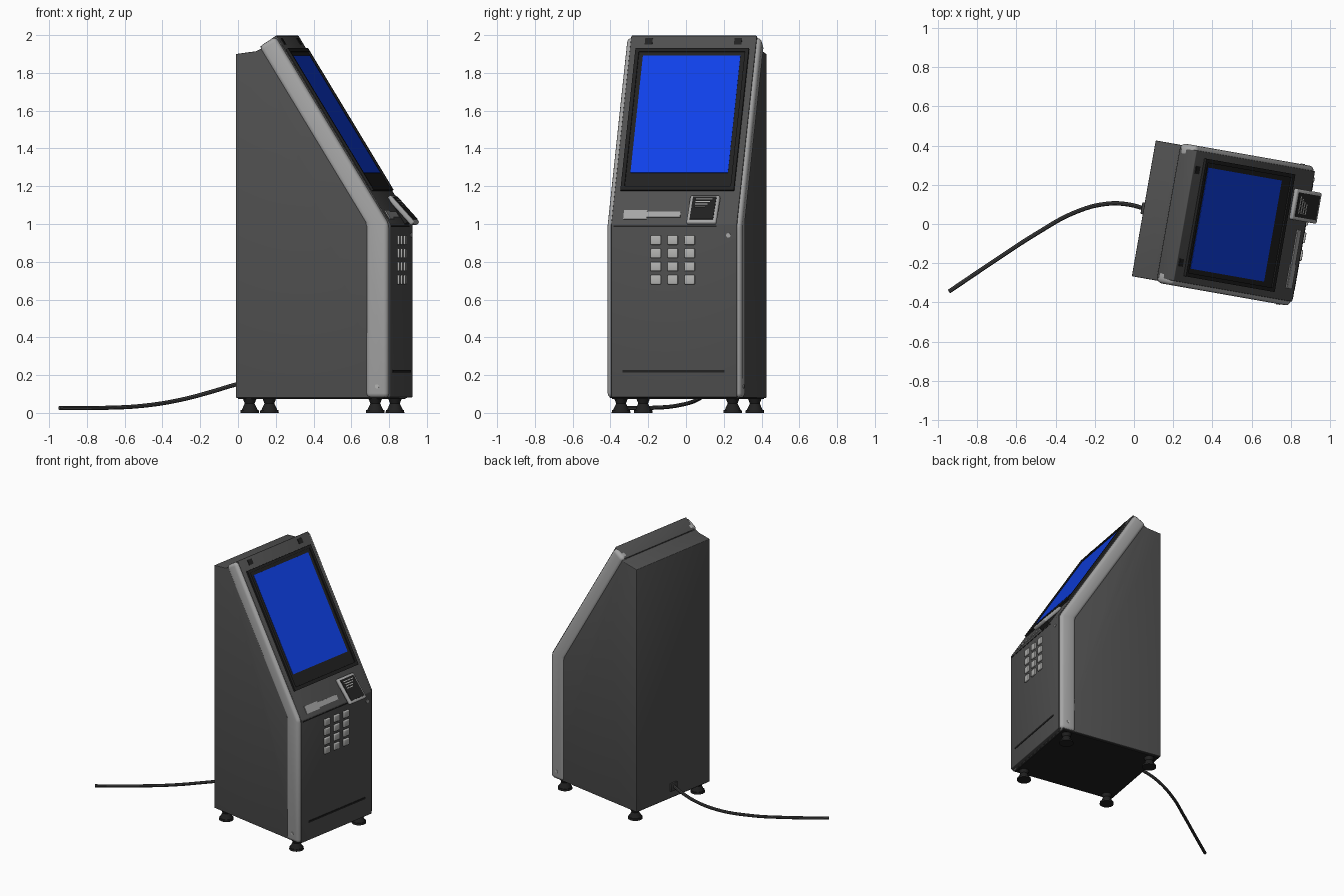
import bpy, bmesh, math
from mathutils import Matrix

cube = bpy.data.objects.get("Cube")
if cube:
    bpy.data.objects.remove(cube, do_unlink=True)

# The cabinet is built facing +x with its back at the origin, then turned
ROOT = Matrix.Translation((0.05, 0.08, 0)) @ Matrix.Rotation(math.radians(-10), 4, "Z")


def material(name, r, g, b):
    m = bpy.data.materials.new(name)
    m.use_nodes = True
    m.diffuse_color = (r, g, b, 1)
    node = next(n for n in m.node_tree.nodes if n.type == "BSDF_PRINCIPLED")
    node.inputs["Base Color"].default_value = (r, g, b, 1)
    node.inputs["Roughness"].default_value = 0.6
    return m


BODY = material("dark grey metal", 0.08, 0.08, 0.08)
TRIM = material("light grey trim", 0.38, 0.38, 0.38)
BLACK = material("black plastic", 0.015, 0.015, 0.015)
BLUE = material("screen blue", 0.005, 0.055, 0.85)
KEY = material("pale grey keys", 0.45, 0.45, 0.44)
CORD = material("cord grey", 0.05, 0.05, 0.05)


def finish(bm, name, mat):
    mesh = bpy.data.meshes.new(name)
    bmesh.ops.recalc_face_normals(bm, faces=bm.faces)
    bm.to_mesh(mesh)
    bm.free()
    mesh.materials.append(mat)
    obj = bpy.data.objects.new(name, mesh)
    bpy.context.collection.objects.link(obj)
    obj.matrix_world = ROOT
    return obj


def prism(name, profile, y0, y1, mat, bevel=0):
    """Side profile of (x, z) points, extruded across y."""
    bm = bmesh.new()
    face = bm.faces.new([bm.verts.new((x, y0, z)) for x, z in profile])
    new = bmesh.ops.extrude_face_region(bm, geom=[face])["geom"]
    bmesh.ops.translate(bm, vec=(0, y1 - y0, 0),
                        verts=[v for v in new if isinstance(v, bmesh.types.BMVert)])
    bmesh.ops.recalc_face_normals(bm, faces=bm.faces)
    if bevel:
        bmesh.ops.bevel(bm, geom=bm.edges[:], offset=bevel, segments=3,
                        profile=0.5, affect="EDGES", clamp_overlap=True)
    return finish(bm, name, mat)


def plane_frame(x, z, dx, dz):
    """Maps (distance up a panel, height off it) to (x, z)."""
    size = math.hypot(dx, dz)
    dx, dz = dx / size, dz / size
    return lambda s, n: (x + dx * s + dz * n, z + dz * s - dx * n)


def slab(name, frame, s0, s1, n0, n1, y0, y1, mat, bevel=0):
    pts = [frame(s0, n0), frame(s1, n0), frame(s1, n1), frame(s0, n1)]
    return prism(name, pts, y0, y1, mat, bevel)


def disc(name, x, y, z, radius, axis, mat):
    bm = bmesh.new()
    turn = Matrix.Rotation(math.pi / 2, 4, axis)
    bmesh.ops.create_cone(bm, cap_ends=True, segments=16, radius1=radius,
                          radius2=radius, depth=0.008,
                          matrix=Matrix.Translation((x, y, z)) @ turn)
    return finish(bm, name, mat)


slope = plane_frame(0.82, 1.0, -1, 1.63)
front = plane_frame(0.828, 0, 0, 1)

# Cabinet shell, sloping front panel and base
prism("cabinet_body", [(0, 0.08), (0.8, 0.08), (0.8, 0.99), slope(1.15, -0.03),
                       slope(1.15, -0.1), (0.11, 1.915), (0, 1.9)],
      -0.352, 0.352, BODY, 0.004)
prism("front_panel", [(0.71, 0.082), (0.828, 0.082), (0.828, 1.0), slope(1.168, 0.006),
                      slope(1.163, -0.1), (0.71, 1.0)], -0.338, 0.338, BODY, 0.005)
prism("base_plate", [(0.01, 0.074), (0.79, 0.074), (0.79, 0.082), (0.01, 0.082)],
      -0.34, 0.34, BLACK)

# Side trims with rounded edges, and their screws
band = [(0.698, 0.08), (0.82, 0.08), (0.82, 1.0), slope(1.165, 0),
        slope(1.165, -0.104), (0.698, 1.0)]
for side, sign in (("left", 1), ("right", -1)):
    y0, y1 = sorted((0.29 * sign, 0.362 * sign))
    prism(side + "_trim", band, y0, y1, TRIM, 0.024)
    disc(side + "_trim_screw", 0.76, 0.361 * sign, 0.14, 0.011, "X", KEY)

# Screen: backing, raised rim and lit area
slab("bezel", slope, 0.2, 1.08, -0.01, 0.012, -0.305, 0.305, BLACK)
for name, s0, s1, y0, y1 in (("bottom", 0.2, 0.225, -0.305, 0.305),
                             ("top", 1.06, 1.08, -0.305, 0.305),
                             ("left", 0.2, 1.08, 0.285, 0.305),
                             ("right", 0.2, 1.08, -0.305, -0.285)):
    slab("bezel_rim_" + name, slope, s0, s1, 0, 0.02, y0, y1, BLACK)
slab("screen", slope, 0.31, 1.037, 0.01, 0.014, -0.262, 0.262, BLUE)

# Sensors above the screen
for side, y in (("left", 0.24), ("right", -0.24)):
    slab(side + "_sensor", slope, 1.11, 1.148, 0, 0.01, y - 0.02, y + 0.02, BLACK)

# Ledge strip: tapering slot plate on the slope, with a seam beneath
slab("slot_plate", slope, 0.035, 0.07, 0, 0.013, -0.275, 0.03, TRIM)
slab("slot_plate_end", slope, 0.025, 0.08, 0, 0.012, -0.275, -0.15, TRIM)
slab("ledge_seam", front, 0.984, 0.992, -0.01, 0.002, -0.325, 0.23, BLACK)

# Keypad
for row in range(4):
    for col in range(3):
        y, z = -0.097 + 0.091 * col, 0.705 + 0.07 * row
        slab("key_%d_%d" % (row + 1, col + 1), front, z - 0.025, z + 0.025,
             -0.01, 0.012, y - 0.028, y + 0.028, KEY, 0.006)

# Lower hatch groove and lock
slab("hatch_groove", front, 0.214, 0.228, -0.01, 0.003, -0.275, 0.273, BLACK)
disc("hatch_lock", 0.829, 0.293, 0.94, 0.012, "Y", TRIM)

# Tilted card reader with bracket, display and display lines
reader = plane_frame(0.886, 1.01, -0.132, 0.145)
slab("reader_bracket", reader, 0.03, 0.16, -0.09, -0.02, 0.1, 0.21, BLACK)
slab("reader_case", reader, 0, 0.196, -0.028, 0, 0.075, 0.235, TRIM, 0.01)
slab("reader_display", reader, 0.018, 0.178, -0.005, 0.004, 0.092, 0.218, BLACK)
for i in range(4):
    s = 0.105 + 0.017 * i
    slab("reader_line_%d" % (i + 1), reader, s, s + 0.006, 0, 0.006,
         0.11, 0.2 - 0.012 * (3 - i), KEY)

# Levelling feet
for end, x in (("back", 0.065), ("front", 0.74)):
    for side, y in (("left", 0.3), ("right", -0.3)):
        bm = bmesh.new()
        for z0, z1, r0, r1 in ((0, 0.014, 0.05, 0.048), (0.014, 0.05, 0.043, 0.026),
                               (0.05, 0.08, 0.026, 0.038)):
            bmesh.ops.create_cone(bm, cap_ends=True, segments=24, radius1=r0, radius2=r1,
                                  depth=z1 - z0,
                                  matrix=Matrix.Translation((x, y, (z0 + z1) / 2)))
        finish(bm, "%s_%s_foot" % (end, side), BLACK)

# Power inlet and cord trailing along the floor
prism("power_inlet", [(-0.012, 0.13), (0.01, 0.13), (0.01, 0.19), (-0.012, 0.19)],
      -0.03, 0.03, CORD, 0.004)
curve = bpy.data.curves.new("power_cord", "CURVE")
curve.dimensions = "3D"
curve.bevel_depth = 0.011
curve.bevel_resolution = 2
curve.resolution_u = 6
curve.use_fill_caps = True
path = [(0.05, 0.08, 0.165), (-0.03, 0.1, 0.145), (-0.14, 0.103, 0.112), (-0.3, 0.06, 0.07),
        (-0.5, -0.05, 0.038), (-0.7, -0.18, 0.027), (-0.945, -0.345, 0.025)]
spline = curve.splines.new("BEZIER")
spline.bezier_points.add(len(path) - 1)
for point, co in zip(spline.bezier_points, path):
    point.co = co
    point.handle_left_type = point.handle_right_type = "AUTO"
curve.materials.append(CORD)
cord = bpy.data.objects.new("power_cord", curve)
bpy.context.collection.objects.link(cord)

# Cord to mesh, then smooth shading with sharp edges kept
bpy.ops.object.select_all(action="DESELECT")
cord.select_set(True)
bpy.context.view_layer.objects.active = cord
bpy.ops.object.convert(target="MESH")
for obj in bpy.context.collection.objects:
    obj.select_set(obj.type == "MESH")
bpy.ops.object.shade_smooth_by_angle(angle=math.radians(35))
